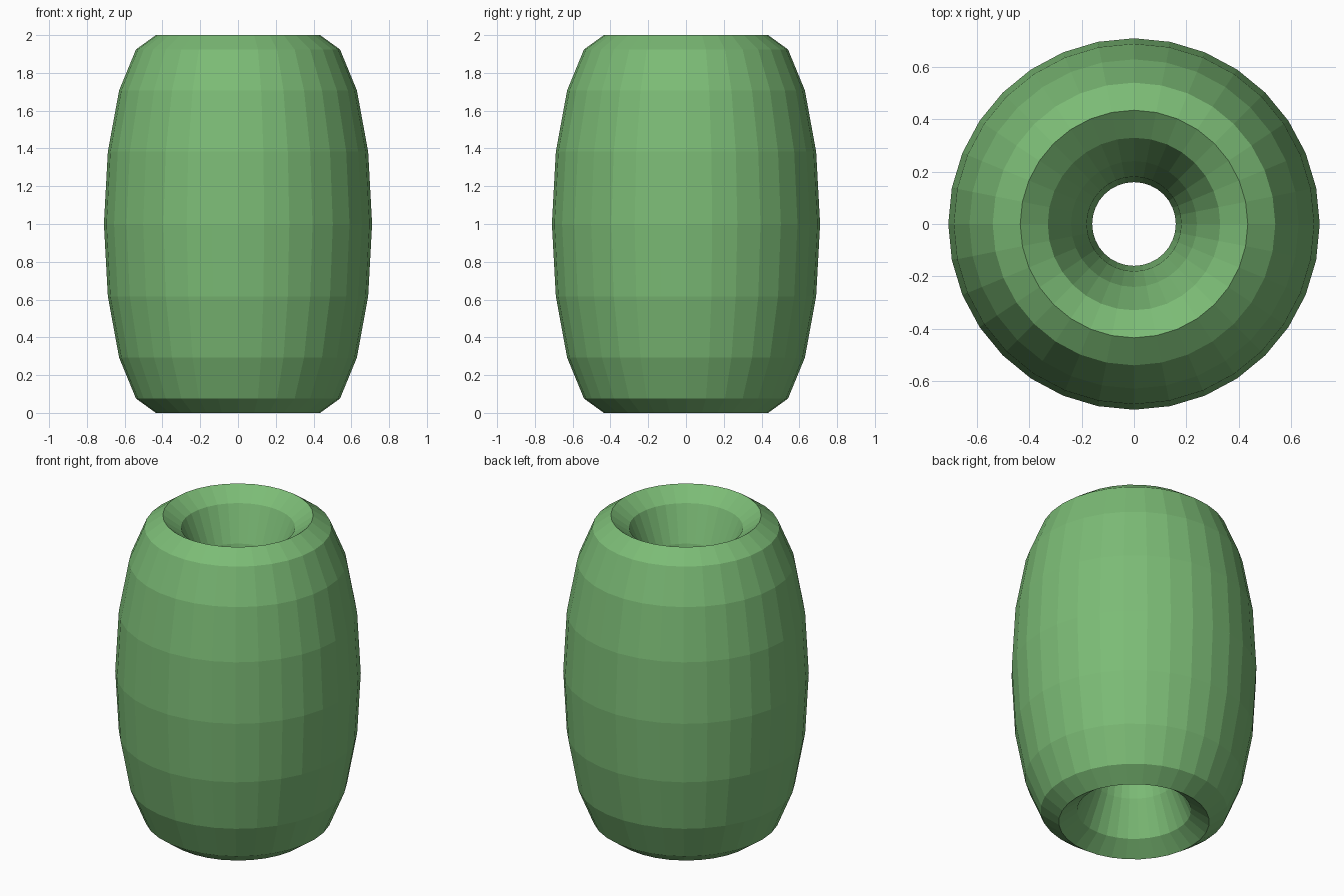
import bpy

if "Cube" in bpy.data.objects:
    bpy.data.objects.remove(bpy.data.objects["Cube"])

# Barrel bead: a low-poly ring stretched along its axis
RING, TUBE = 0.435, 0.275
bpy.ops.mesh.primitive_torus_add(
    major_segments=32, minor_segments=16,
    major_radius=RING, minor_radius=TUBE, location=(0, 0, 1))
bead = bpy.context.object
bead.name = "barrel_bead"
bead.scale.z = 1 / TUBE
bpy.ops.object.transform_apply(location=False, rotation=False, scale=True)
bpy.ops.object.shade_flat()

# Green finish
green = bpy.data.materials.new("green")
green.diffuse_color = (0.2, 0.5, 0.18, 1)
green.use_nodes = True
green.node_tree.nodes["Principled BSDF"].inputs["Base Color"].default_value = green.diffuse_color
bead.data.materials.append(green)
